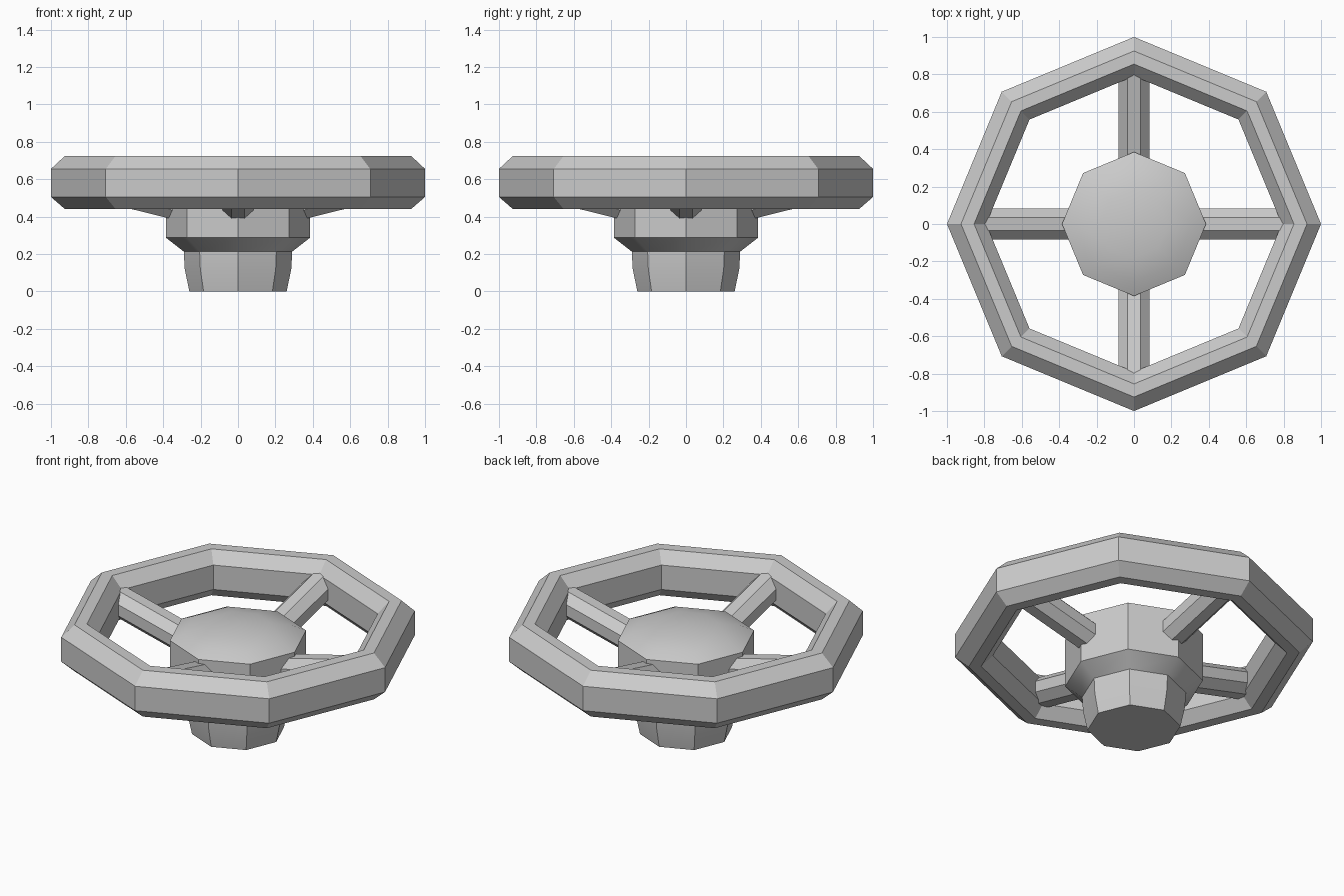
import bpy, math

cube = bpy.data.objects.get("Cube")
if cube:
    bpy.data.objects.remove(cube, do_unlink=True)

grey = bpy.data.materials.new("cast metal grey")
grey.use_nodes = True
colour = (0.6, 0.6, 0.6, 1)
grey.diffuse_color = colour
grey.node_tree.nodes["Principled BSDF"].inputs["Base Color"].default_value = colour
SIDES = 8


def finish(name, verts, faces):
    mesh = bpy.data.meshes.new(name)
    mesh.from_pydata(verts, [], faces)
    mesh.materials.append(grey)
    obj = bpy.data.objects.new(name, mesh)
    bpy.context.collection.objects.link(obj)
    bpy.ops.object.select_all(action='DESELECT')
    obj.select_set(True)
    bpy.context.view_layer.objects.active = obj
    bpy.ops.object.mode_set(mode='EDIT')
    bpy.ops.mesh.select_all(action='SELECT')
    bpy.ops.mesh.normals_make_consistent(inside=False)
    bpy.ops.object.mode_set(mode='OBJECT')
    bpy.ops.object.shade_smooth_by_angle(angle=math.radians(30))
    return obj


def lathe(name, profile, closed):
    """Turn an (r, z) profile into eight sides; an open one gets end caps."""
    n = len(profile)
    verts, faces = [], []
    for s in range(SIDES):
        a = math.tau * s / SIDES
        verts += [(r * math.cos(a), r * math.sin(a), z) for r, z in profile]
    for s in range(SIDES):
        t = (s + 1) % SIDES
        for i in range(n if closed else n - 1):
            j = (i + 1) % n
            faces.append((s * n + i, t * n + i, t * n + j, s * n + j))
    if not closed:
        faces.append([s * n for s in range(SIDES)])
        top = len(verts)
        verts.append((0, 0, profile[-1][1] + 0.01))
        for s in range(SIDES):
            faces.append((s * n + n - 1, (s + 1) % SIDES * n + n - 1, top))
    return finish(name, verts, faces)


# Octagonal rim with a chamfered section
lathe("rim", [(1, .505), (1, .655), (.925, .725), (.855, .725),
              (.79, .655), (.79, .505), (.855, .44), (.925, .44)], True)

# Stem, flared collar and shallow domed cap in one hub
lathe("hub", [(.26, 0), (.285, .12), (.29, .213), (.385, .287), (.385, .585),
              (.31, .62), (.18, .65)], False)

# Four sloping spokes of eight-sided section
for k, name in enumerate(("left", "back", "right", "front")):
    turn = math.tau * k / 4
    verts = []
    for r, z in ((.2, .432), (.83, .588)):
        for i in range(SIDES):
            a = math.tau * (i + .5) / SIDES
            y = .09 * math.cos(a)
            verts.append((r * math.cos(turn) - y * math.sin(turn),
                          r * math.sin(turn) + y * math.cos(turn),
                          z + .09 * math.sin(a)))
    faces = [(i, (i + 1) % SIDES, SIDES + (i + 1) % SIDES, SIDES + i)
             for i in range(SIDES)]
    faces += [range(SIDES), range(SIDES, 2 * SIDES)]
    finish(name + "_spoke", verts, faces)
